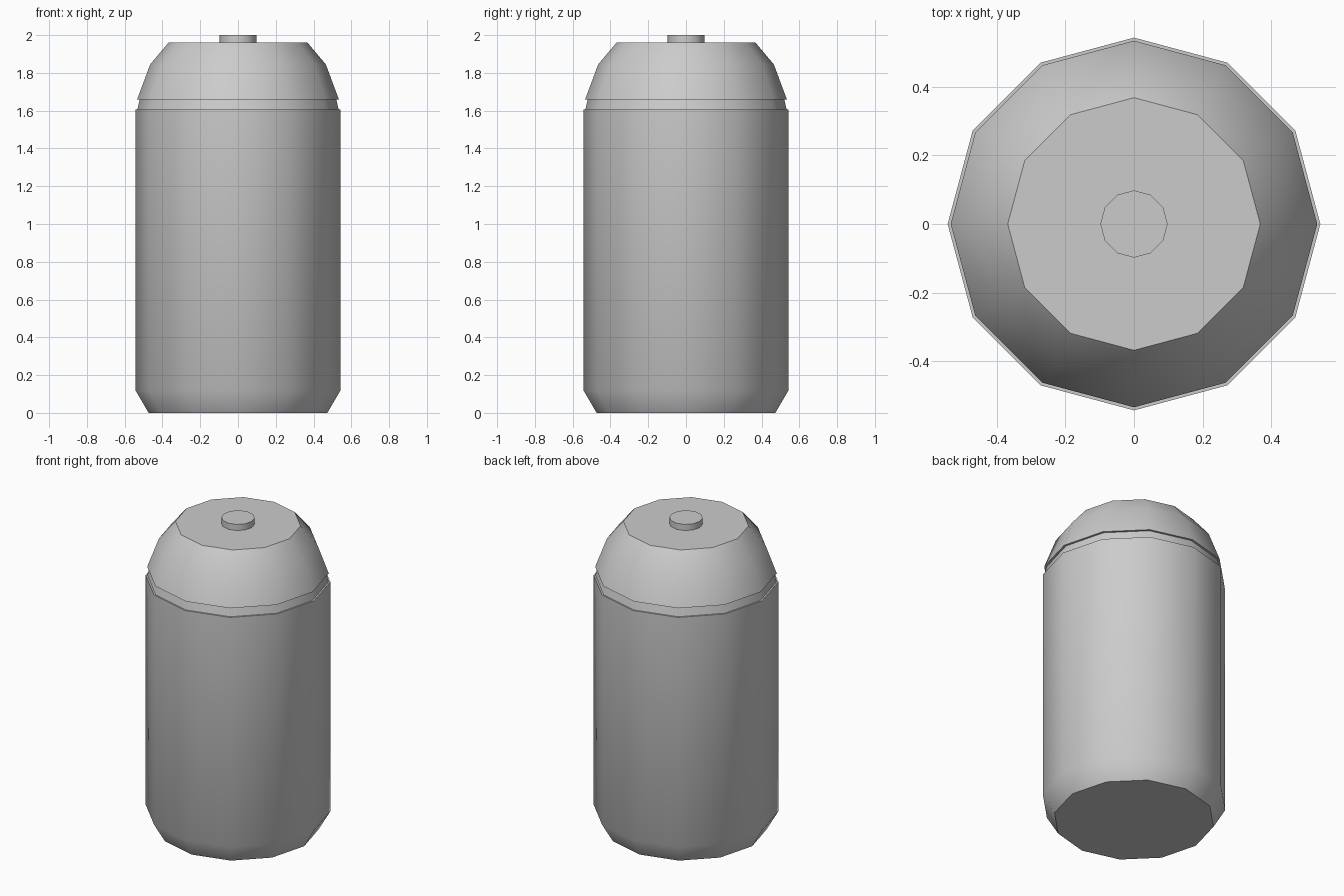
import bpy, bmesh, math

if "Cube" in bpy.data.objects:
    bpy.data.objects.remove(bpy.data.objects["Cube"])

SIDES = 12


def lathe(name, profile):
    """Revolve (radius, z) points into a closed 12-sided solid."""
    bm = bmesh.new()
    rings = []
    for r, z in profile:
        rings.append([bm.verts.new((r * math.cos(2 * math.pi * i / SIDES),
                                    r * math.sin(2 * math.pi * i / SIDES), z))
                      for i in range(SIDES)])
    for low, high in zip(rings, rings[1:]):
        for i in range(SIDES):
            j = (i + 1) % SIDES
            bm.faces.new((low[i], low[j], high[j], high[i]))
    bm.faces.new(rings[0][::-1])
    bm.faces.new(rings[-1])
    mesh = bpy.data.meshes.new(name)
    bm.to_mesh(mesh)
    bm.free()
    obj = bpy.data.objects.new(name, mesh)
    bpy.context.collection.objects.link(obj)
    bpy.ops.object.select_all(action='DESELECT')
    obj.select_set(True)
    bpy.context.view_layer.objects.active = obj
    bpy.ops.object.shade_smooth_by_angle(angle=math.radians(35))
    return obj


# Can: chamfered base, straight wall, small step and tapered neck,
# then the overhanging shoulder with a flat top
lathe("can_body", [(0.473, 0), (0.543, 0.12), (0.543, 1.605), (0.533, 1.605),
                   (0.52, 1.66), (0.534, 1.66), (0.465, 1.845), (0.368, 1.96)])

# Nozzle standing on the flat top
lathe("nozzle", [(0.098, 1.96), (0.098, 2.0)])
